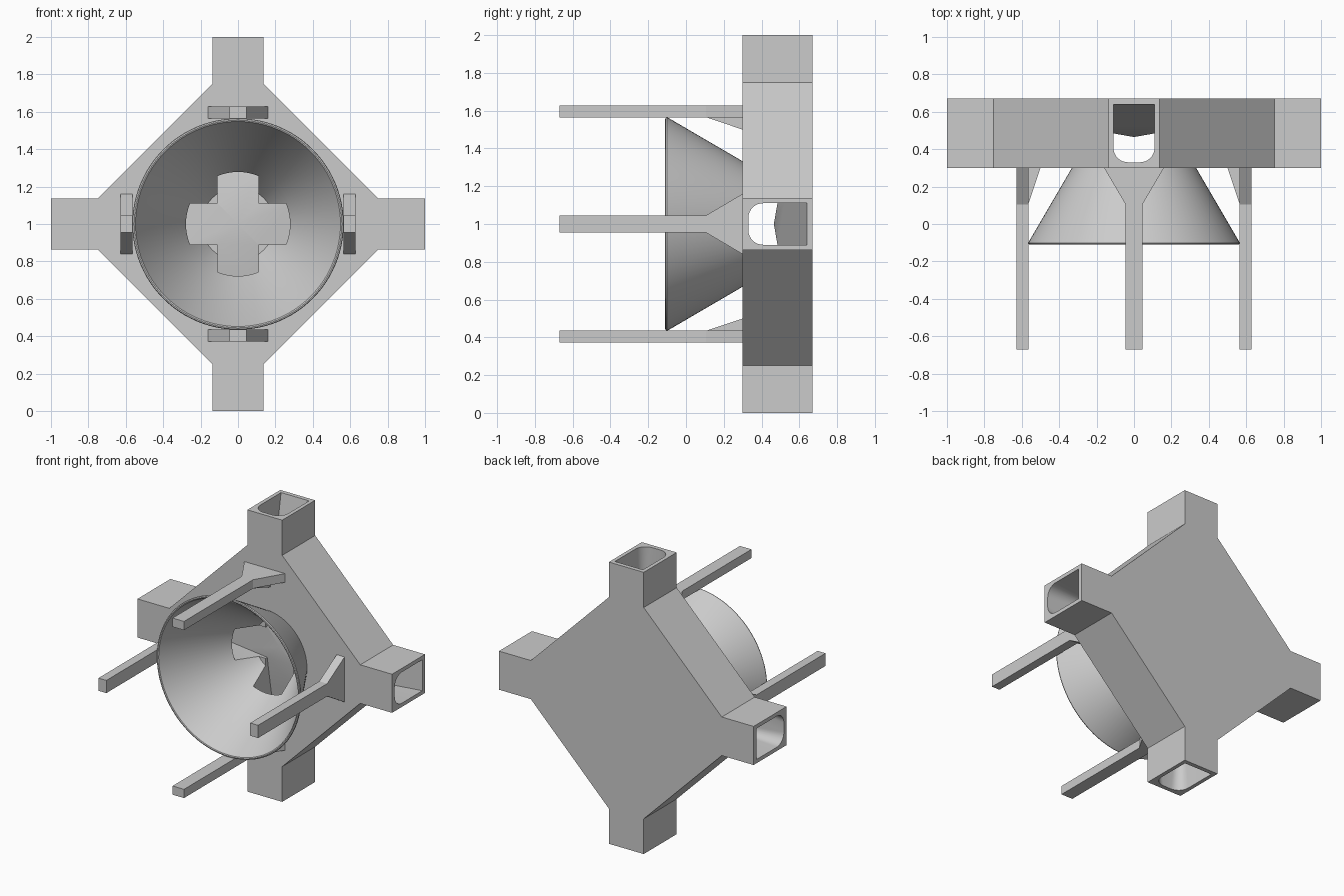
import bpy, bmesh
from math import sin, cos, pi, radians
from mathutils import Matrix, Vector

if "Cube" in bpy.data.objects:
    bpy.data.objects.remove(bpy.data.objects["Cube"])

HUB = Matrix.Translation((0, 0, 1))


def make_object(name, verts, faces, turn=0):
    """Mesh object, turned about the hub's front-back axis."""
    bm = bmesh.new()
    vs = [bm.verts.new(v) for v in verts]
    for f in faces:
        bm.faces.new([vs[i] for i in f])
    bmesh.ops.recalc_face_normals(bm, faces=bm.faces)
    bm.transform(HUB @ Matrix.Rotation(turn, 4, 'Y'))
    me = bpy.data.meshes.new(name)
    bm.to_mesh(me)
    bm.free()
    ob = bpy.data.objects.new(name, me)
    bpy.context.collection.objects.link(ob)
    return ob


def loft(name, rings, turn=0, closed=False):
    """Skin matching rings of points; cap the ends unless the loft is closed."""
    n, m = len(rings[0]), len(rings)
    faces = []
    for k in range(m if closed else m - 1):
        a, b = k * n, ((k + 1) % m) * n
        faces += [(a + i, a + (i + 1) % n, b + (i + 1) % n, b + i) for i in range(n)]
    if not closed:
        faces += [tuple(range(n)), tuple(range((m - 1) * n, m * n))]
    return make_object(name, [p for r in rings for p in r], faces, turn)


def circle(r, y, n=96):
    return [(r * cos(2 * pi * i / n), y, r * sin(2 * pi * i / n)) for i in range(n)]


def smooth(ob):
    bpy.ops.object.select_all(action='DESELECT')
    ob.select_set(True)
    bpy.context.view_layer.objects.active = ob
    bpy.ops.object.shade_smooth_by_angle(angle=radians(25))


def cut(ob, cutter):
    cutter.hide_render = True
    mod = ob.modifiers.new("cut", 'BOOLEAN')
    mod.operation = 'DIFFERENCE'
    mod.solver = 'EXACT'
    mod.object = cutter
    bpy.context.view_layer.objects.active = ob
    bpy.ops.object.modifier_apply(modifier=mod.name)
    bpy.data.objects.remove(cutter)


# Hub body: four stub arms joined by diagonal sides
outline = []
for k in range(4):
    c, s = cos(k * pi / 2), sin(k * pi / 2)
    for x, z in [(0.75, -0.137), (1, -0.137), (1, 0.137), (0.75, 0.137)]:
        outline.append((x * c - z * s, x * s + z * c))
body = loft("hub_body", [[(x, y, z) for x, z in outline] for y in (0.30, 0.67)])

# Funnel hollow inside the body
cut(body, loft("funnel_cutter", [circle(0.328, 0.25), circle(0.195, 0.465)]))


# Cross channels: ramped floors meet in a low central pyramid
def channel_section(s):
    t = max(0, (abs(s) - 0.3) / 0.7)
    r = 0.004 + 0.076 * min(t, 1)
    floor = 0.465 + 0.175 * abs(s)
    pts = [(s, floor, -0.11), (s, floor, 0.11)]
    for side, start in ((1, 0), (-1, 90)):
        for i in range(9):
            a = radians(start + i * 90 / 8)
            pts.append((s, 0.33 + r - r * sin(a), side * (0.11 - r) + r * cos(a)))
    return pts


for k in range(2):
    rings = [channel_section(s) for s in (-1.02, -0.3, 0, 0.3, 1.02)]
    cut(body, loft("channel_cutter", rings, k * pi / 2))
smooth(body)

# Funnel shell with rounded rim
profile = [(0.332, 0.30), (0.561, -0.092), (0.565, -0.101), (0.562, -0.108),
           (0.555, -0.11), (0.548, -0.107), (0.545, -0.10), (0.297, 0.30)]
smooth(loft("funnel", [circle(r, y) for r, y in profile], closed=True))

# Four prongs with flared roots and inner gussets
flare = [(-0.67, 0.045), (0.105, 0.045), (0.30, 0.16)]
side = [(y, w) for y, w in flare] + [(y, -w) for y, w in reversed(flare)]
for k in range(4):
    loft(f"prong_{k + 1}", [[(x, y, z) for y, z in side] for x in (0.565, 0.627)],
         k * pi / 2)
    tri = [(0.565, 0.105), (0.565, 0.30), (0.50, 0.30)]
    loft(f"prong_gusset_{k + 1}", [[(x, y, z) for x, y in tri] for z in (-0.045, 0.045)],
         k * pi / 2)
